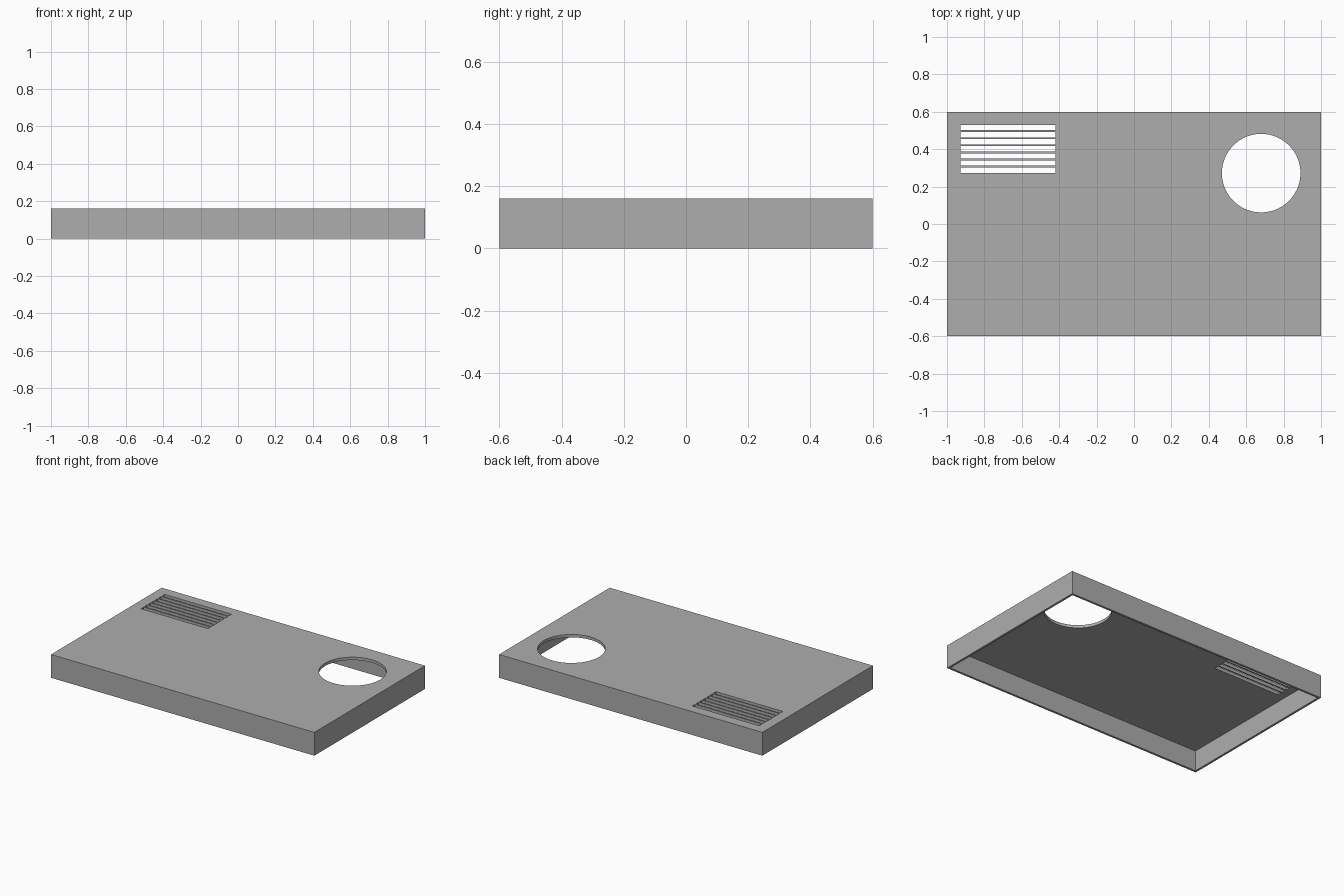
import bpy

LENGTH, DEPTH, HEIGHT = 2.0, 1.2, 0.16
WALL, TOP = 0.015, 0.02

if "Cube" in bpy.data.objects:
    bpy.data.objects.remove(bpy.data.objects["Cube"], do_unlink=True)

# Single grey material
grey = bpy.data.materials.new("plain grey")
grey.use_nodes = True
colour = (0.42, 0.42, 0.42, 1)
grey.diffuse_color = colour
grey.node_tree.nodes["Principled BSDF"].inputs["Base Color"].default_value = colour


def box(name, size, location):
    bpy.ops.mesh.primitive_cube_add(size=1, location=location)
    obj = bpy.context.object
    obj.name = name
    obj.scale = size
    bpy.ops.object.transform_apply(location=False, rotation=False, scale=True)
    obj.data.materials.append(grey)
    return obj


def cut(target, cutter):
    mod = target.modifiers.new(cutter.name, "BOOLEAN")
    mod.operation = "DIFFERENCE"
    mod.solver = "EXACT"
    mod.object = cutter
    bpy.context.view_layer.objects.active = target
    bpy.ops.object.modifier_apply(modifier=mod.name)
    bpy.data.objects.remove(cutter, do_unlink=True)


# Cover: a shallow tray, open underneath
cover = box("cover", (LENGTH, DEPTH, HEIGHT), (0, 0, HEIGHT / 2))
cavity_height = HEIGHT - TOP + 0.1
cut(cover, box("cavity", (LENGTH - 2 * WALL, DEPTH - 2 * WALL, cavity_height),
               (0, 0, HEIGHT - TOP - cavity_height / 2)))

# Round opening through the top
bpy.ops.mesh.primitive_cylinder_add(vertices=96, radius=0.21, depth=0.1,
                                    location=(0.68, 0.272, HEIGHT))
round_cutter = bpy.context.object
round_cutter.name = "round_opening"
round_cutter.data.materials.append(grey)
cut(cover, round_cutter)

# Row of vent slots
SLOT, PITCH = 0.0285, 0.038
for i in range(7):
    y = 0.53 - SLOT / 2 - i * PITCH
    cut(cover, box("vent_slot", (0.508, SLOT, 0.1), (-0.674, y, HEIGHT)))

bpy.ops.object.select_all(action="DESELECT")
cover.select_set(True)
bpy.context.view_layer.objects.active = cover
bpy.ops.object.shade_smooth_by_angle()
